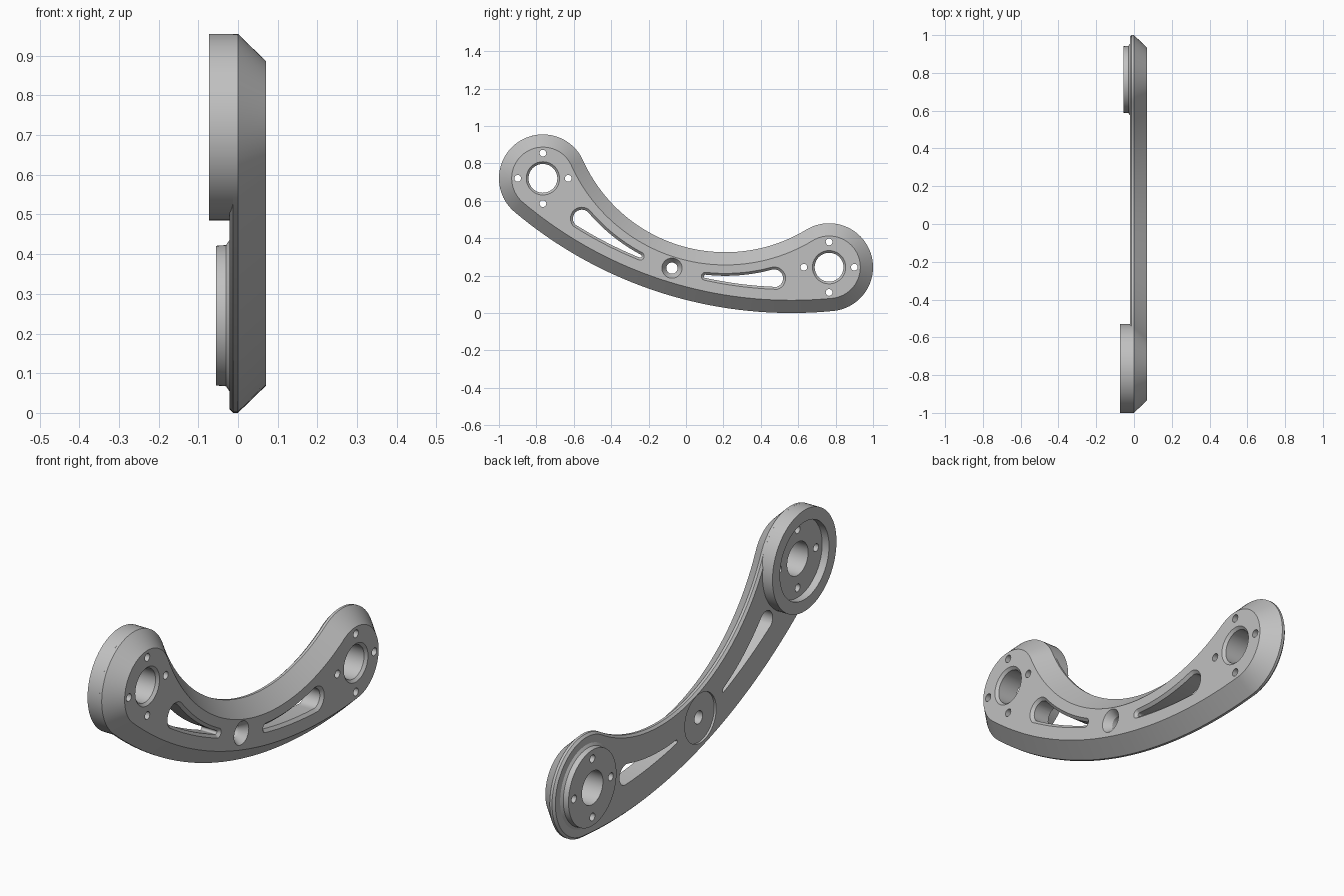
import bpy, bmesh
from math import atan2, cos, sin, pi, radians, sqrt
from mathutils import Vector

old = bpy.data.objects.get("Cube")
if old:
    bpy.data.objects.remove(old, do_unlink=True)

metal = bpy.data.materials.new("grey_metal")
metal.use_nodes = True
grey = (0.53, 0.53, 0.53, 1)
metal.diffuse_color = grey
metal.node_tree.nodes["Principled BSDF"].inputs["Base Color"].default_value = grey

# Layout in the (y, z) plane: two end circles joined by two tangent arcs
END_R = 0.235
high = Vector((-0.765, 0.72))
low = Vector((0.765, 0.245))
mid = (high + low) / 2
half = (low - high).length / 2
axis = Vector((high.y - low.y, low.x - high.x)).normalized()
INNER_R = 0.835
inner_c = mid + axis * sqrt((INNER_R + END_R) ** 2 - half ** 2)
OUTER_T = 1.9
outer_c = mid + axis * OUTER_T
OUTER_R = sqrt(half ** 2 + OUTER_T ** 2) + END_R


def angle(a, b):
    """Direction from a to b, from 0 to a full turn."""
    d = b - a
    return atan2(d.y, d.x) % (2 * pi)


def arc(c, r, a0, a1, n):
    return [c + r * Vector((cos(a0 + (a1 - a0) * i / n), sin(a0 + (a1 - a0) * i / n)))
            for i in range(n)]


def circle(c, r, n=72):
    return arc(c, r, 0, 2 * pi, n)


def outline(inset):
    """Arm silhouette moved inwards by an exact offset."""
    r = END_R - inset
    return (arc(high, r, angle(high, inner_c), angle(outer_c, high), 48)
            + arc(outer_c, OUTER_R - inset, angle(outer_c, high), angle(outer_c, low), 40)
            + arc(low, r, angle(outer_c, low), angle(low, inner_c) + 2 * pi, 48)
            + arc(inner_c, INNER_R + inset, angle(inner_c, low), angle(inner_c, high), 48))


def slot(a0, a1, grow):
    """Teardrop between offsets of the two long arcs, with round ends."""
    top, bottom, n = [], [], 20
    reach = OUTER_R - 0.138 + grow
    for i in range(n + 1):
        a = radians(a0 + (a1 - a0) * i / n)
        d = Vector((cos(a), sin(a)))
        top.append(inner_c + d * (INNER_R + 0.126 - grow))
        rel = inner_c - outer_c
        b = rel.dot(d)
        bottom.append(inner_c + d * (-b + sqrt(b * b - rel.length_squared + reach ** 2)))

    def cap(p, q):
        c, s = (p + q) / 2, angle((p + q) / 2, p)
        return arc(c, (p - q).length / 2, s, s + pi, 14)[1:]

    return bottom + cap(bottom[-1], top[-1]) + top[::-1] + cap(top[0], bottom[0])


def loft(name, rings):
    """Closed solid through a list of (x, outline) rings."""
    bm = bmesh.new()
    loops = [[bm.verts.new((x, p.x, p.y)) for p in pts] for x, pts in rings]
    for a, b in zip(loops, loops[1:]):
        for i in range(len(a)):
            j = (i + 1) % len(a)
            bm.faces.new((a[i], a[j], b[j], b[i]))
    bm.faces.new(loops[0][::-1])
    bm.faces.new(loops[-1])
    bmesh.ops.recalc_face_normals(bm, faces=bm.faces)
    mesh = bpy.data.meshes.new(name)
    bm.to_mesh(mesh)
    bm.free()
    mesh.materials.append(metal)
    obj = bpy.data.objects.new(name, mesh)
    bpy.context.collection.objects.link(obj)
    return obj


def turned(name, c, steps, n=72):
    """Round solid from (x, radius) steps."""
    return loft(name, [(x, circle(c, r, n)) for x, r in steps])


# Solid parts
FACE = 0.07
BACK = -0.022
arm = loft("arm_plate", [(BACK, outline(0.01)), (-0.012, outline(0)),
                         (0, outline(0)), (FACE, outline(0.068))])
cup = turned("upper_cup", high, [(-0.012, END_R), (-0.073, END_R),
                                 (-0.073, 0.18), (-0.038, 0.18)])
boss = turned("lower_boss", low, [(-0.015, 0.192), (BACK, 0.19),
                                  (-0.03, 0.178), (-0.055, 0.176)])

# Cutters for bores, bolt holes, slots and the middle hole
cuts = []
for c, part in ((high, cup), (low, boss)):
    bore = turned("bore_cutter", c, [(-0.1, 0.077), (0.058, 0.077), (0.082, 0.101)], 56)
    cuts.append((bore, (arm, part)))
    for k in range(4):
        spot = c + 0.135 * Vector((cos(k * pi / 2), sin(k * pi / 2)))
        bolt = turned("bolt_cutter", spot, [(-0.1, 0.018), (0.1, 0.018)], 20)
        cuts.append((bolt, (arm, part)))
for a0, a1 in ((220.5, 242), (263.7, 285)):
    cutter = loft("slot_cutter", [(-0.1, slot(a0, a1, 0)), (0.057, slot(a0, a1, 0)),
                                  (0.083, slot(a0, a1, 0.026))])
    cuts.append((cutter, (arm,)))
pivot = Vector((-0.075, 0.24))
cuts.append((turned("pivot_cutter", pivot, [(-0.1, 0.03), (0.035, 0.03),
                                            (FACE, 0.054), (0.09, 0.068)], 40), (arm,)))
cuts.append((turned("recess_cutter", pivot, [(-0.05, 0.115), (-0.012, 0.115)]), (arm,)))

for cutter, parts in cuts:
    cutter.hide_render = True
    for part in parts:
        mod = part.modifiers.new("cut", "BOOLEAN")
        mod.operation = "DIFFERENCE"
        mod.solver = "EXACT"
        mod.object = cutter
        with bpy.context.temp_override(object=part, active_object=part):
            bpy.ops.object.modifier_apply(modifier=mod.name)
for cutter, _ in cuts:
    bpy.data.objects.remove(cutter, do_unlink=True)

# Smooth the curved walls and keep the bevel edges crisp
bpy.ops.object.select_all(action="DESELECT")
for part in (arm, cup, boss):
    part.select_set(True)
bpy.context.view_layer.objects.active = arm
bpy.ops.object.shade_smooth_by_angle(angle=radians(25))
